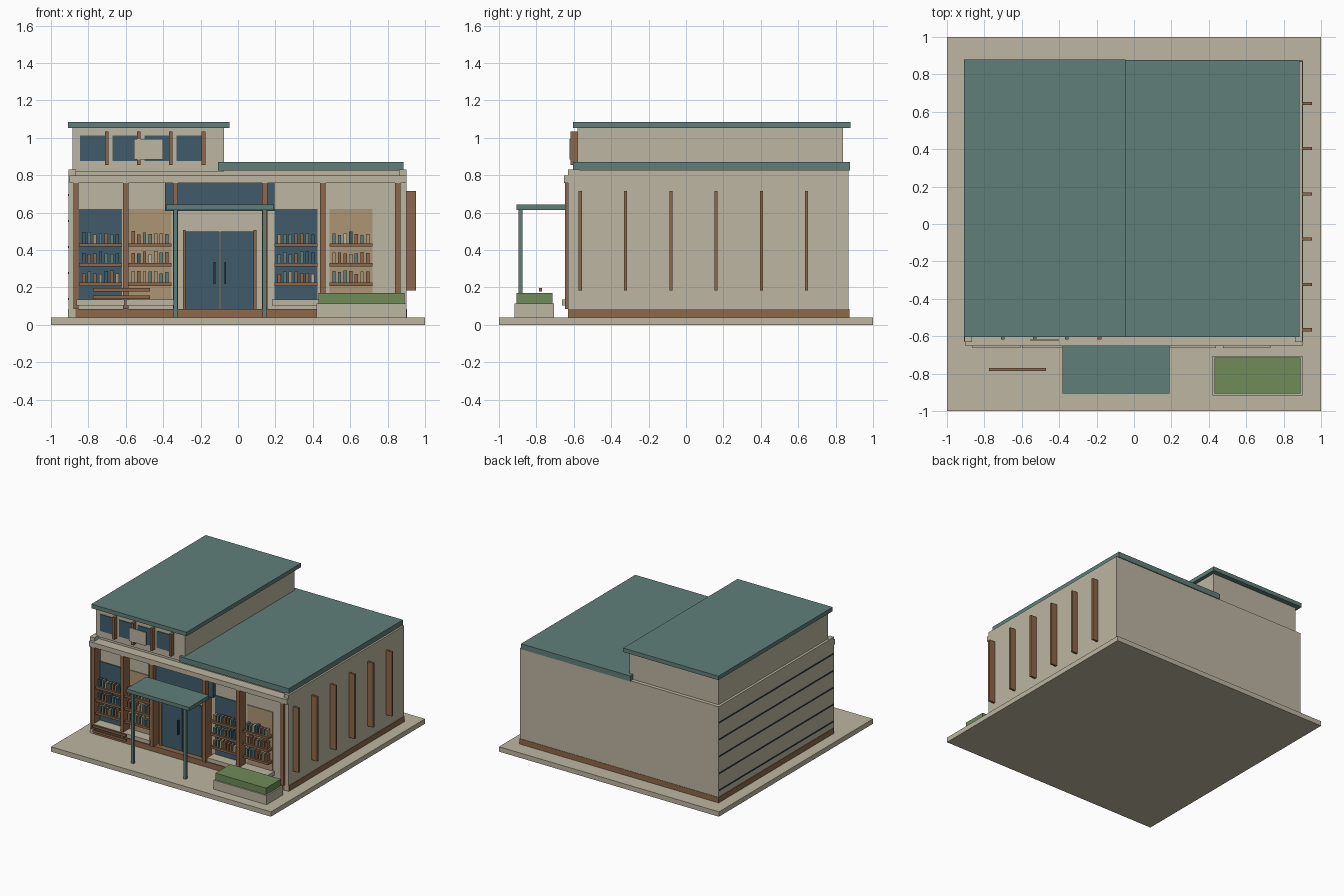
import bpy, bmesh, random
from mathutils import Vector

random.seed(4)
if "Cube" in bpy.data.objects:
    bpy.data.objects.remove(bpy.data.objects["Cube"])


def material(name, rgb):
    color = [(c / 255) ** 2.2 for c in rgb] + [1]
    mat = bpy.data.materials.new(name)
    mat.use_nodes = True
    mat.diffuse_color = color
    bsdf = next(n for n in mat.node_tree.nodes if n.type == 'BSDF_PRINCIPLED')
    bsdf.inputs["Base Color"].default_value = color
    bsdf.inputs["Roughness"].default_value = 0.8
    return mat


BEIGE = material("beige_plaster", (187, 180, 160))
TEAL = material("teal_metal", (97, 126, 120))
BLUE = material("blue_glass", (66, 93, 106))
BROWN = material("brown_wood", (140, 103, 75))
TAN = material("tan_panel", (170, 149, 116))
GREEN = material("green_hedge", (111, 138, 88))
DARK = material("dark_metal", (45, 62, 68))


def boxes(name, mat, spans):
    """One object made of boxes, each given as x, y and z (low, high) pairs."""
    bm = bmesh.new()
    for span in spans:
        low = Vector([s[0] for s in span])
        high = Vector([s[1] for s in span])
        verts = bmesh.ops.create_cube(bm, size=1)["verts"]
        for v in verts:
            v.co = Vector([(low[i] + high[i]) / 2 + v.co[i] * (high[i] - low[i]) for i in range(3)])
    mesh = bpy.data.meshes.new(name)
    bm.to_mesh(mesh)
    bm.free()
    mesh.materials.append(mat)
    obj = bpy.data.objects.new(name, mesh)
    bpy.context.collection.objects.link(obj)
    return obj


def box(name, mat, x, y, z):
    return boxes(name, mat, [(x, y, z)])


def around(center, width):
    return (center - width / 2, center + width / 2)


GROUND = 0.04
WALL = -0.57      # recessed shopfront wall
FRONT = -0.63     # front of the corner walls
SOFFIT = 0.76

# Ground slab and main building masses
box("ground_slab", BEIGE, (-1, 1), (-1, 1), (0, GROUND))
box("main_body", BEIGE, (-0.905, 0.9), (WALL, 0.87), (GROUND, 0.828))
boxes("corner_walls", BEIGE, [(x, (FRONT, WALL), (GROUND, 0.83))
                              for x in ((-0.905, -0.865), (0.86, 0.9))])
box("upper_body", BEIGE, (-0.885, -0.075), (-0.58, 0.84), (0.82, 1.055))
box("low_roof", TEAL, (-0.108, 0.885), (-0.605, 0.877), (0.825, 0.87))
box("upper_roof", TEAL, (-0.91, -0.045), (-0.605, 0.88), (1.052, 1.085))
box("front_fascia", BEIGE, (-0.9, 0.9), (-0.652, WALL), (SOFFIT, 0.8))

# Plinth: deep front step and thin band on the other sides
box("front_step", BROWN, (-0.87, 0.865), (-0.632, WALL), (GROUND, 0.085))
box("plinth_band", BROWN, (-0.908, 0.903), (-0.627, 0.873), (GROUND, 0.085))

# Shopfront columns
boxes("shopfront_columns", BROWN,
      [(around(x, 0.029), (-0.648, WALL), (0.085, SOFFIT))
       for x in (-0.866, -0.6, -0.334, 0.142, 0.452, 0.853)])

# Display bays: backing panel, sill, shelves and books
books = {BROWN: [], TEAL: [], TAN: [], BLUE: [], BEIGE: []}
shelves, sills = [], []
bays = ((-0.735, BLUE), (-0.47, TAN), (0.31, BLUE), (0.603, TAN))
for number, (center, mat) in enumerate(bays, 1):
    span = around(center, 0.23)
    box(f"bay_panel_{number}", mat, span, (WALL - 0.006, WALL), (0.135, 0.62))
    sills.append((around(center, 0.255), (-0.662, WALL), (0.105, 0.137)))
    for level in range(3):
        z = 0.208 + 0.105 * level
        shelves.append((span, (-0.635, WALL), (z, z + 0.018)))
        for i in range(7):
            x = center - 0.09 + 0.03 * i
            top = z + 0.018 + random.uniform(0.045, 0.065)
            cover = random.choice((BROWN, BROWN, TEAL, TEAL, TAN, BEIGE, BLUE))
            books[cover].append((around(x, 0.018), (-0.625, -0.585), (z + 0.018, top)))
boxes("bay_sills", BEIGE, sills)
boxes("bay_shelves", BROWN, shelves)
for mat, spans in books.items():
    if spans:
        boxes("books_" + mat.name.split("_")[0], mat, spans)

# Entrance: transom, double door, frame and handles
box("entrance_transom", BLUE, (-0.39, 0.195), (-0.605, WALL), (0.61, SOFFIT))
boxes("entrance_doors", BLUE, [(x, (-0.585, WALL), (0.085, 0.5))
                               for x in ((-0.282, -0.098), (-0.094, 0.085))])
boxes("door_frame", BROWN, [(around(x, 0.014), (-0.595, WALL), (0.085, 0.508))
                            for x in (-0.288, 0.091)])
boxes("door_handles", DARK, [(around(x, 0.009), (-0.605, -0.583), (0.22, 0.335))
                             for x in (-0.126, -0.069)])

# Entrance canopy on two posts
box("canopy_roof", TEAL, (-0.382, 0.19), (-0.905, -0.645), (0.615, 0.645))
boxes("canopy_posts", TEAL, [(around(x, 0.02), around(-0.885, 0.02), (GROUND, 0.617))
                             for x in (-0.334, 0.142)])

# Upper windows, fins between them and a blank sign plate
boxes("upper_windows", BLUE, [(around(x, 0.134), (-0.586, -0.578), (0.875, 1.012))
                              for x in (-0.778, -0.605, -0.434, -0.262)])
boxes("upper_fins", BROWN, [(around(x, 0.02), (-0.617, -0.575), (0.855, 1.035))
                            for x in (-0.702, -0.53, -0.359, -0.185)])
box("blank_sign_plate", BEIGE, (-0.555, -0.4), (-0.624, -0.617), (0.885, 0.995))

# Vertical fins on the left wall, horizontal strips on the right wall
boxes("side_fins", BROWN, [((0.9, 0.952), around(-0.565 + 0.242 * i, 0.017), (0.185, 0.715))
                           for i in range(6)])
boxes("side_strips", DARK, [((-0.909, -0.9), (-0.615, 0.87), around(0.139 * i, 0.01))
                            for i in range(1, 6)])

# Planter and bench
box("planter_box", BEIGE, (0.42, 0.902), (-0.917, -0.705), (GROUND, 0.115))
box("planter_hedge", GREEN, (0.43, 0.89), (-0.907, -0.713), (0.11, 0.17))
boxes("bench_slats", BROWN, [((-0.775, -0.47), around(-0.778, 0.014), around(z, 0.018))
                             for z in (0.148, 0.187)])
